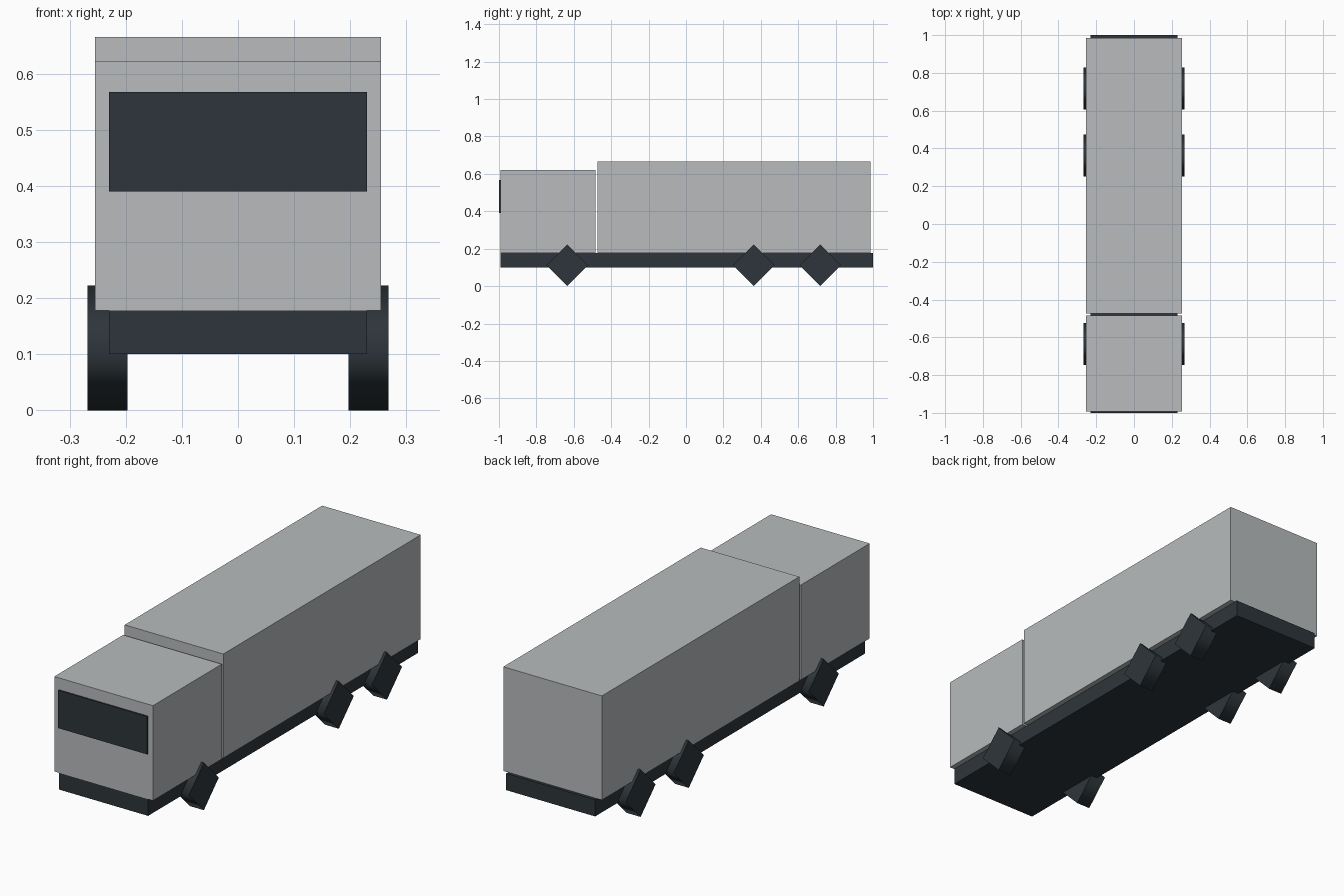
import bpy
import math

cube = bpy.data.objects.get("Cube")
if cube:
    bpy.data.objects.remove(cube, do_unlink=True)


def material(name, rgb):
    mat = bpy.data.materials.new(name)
    mat.use_nodes = True
    colour = (*rgb, 1)
    mat.diffuse_color = colour
    mat.node_tree.nodes["Principled BSDF"].inputs["Base Color"].default_value = colour
    return mat


light_grey = material("light grey", (0.48, 0.5, 0.51))
dark_slate = material("dark slate", (0.027, 0.036, 0.043))


def box(name, half_x, y, z, mat):
    """Box centred on x, spanning the given y and z ranges."""
    bpy.ops.mesh.primitive_cube_add(size=1, location=(0, sum(y) / 2, sum(z) / 2))
    obj = bpy.context.object
    obj.name = name
    obj.scale = (half_x * 2, y[1] - y[0], z[1] - z[0])
    bpy.ops.object.transform_apply(location=False, rotation=False)
    obj.data.materials.append(mat)


def wheel(name, x, y):
    """Four-sided wheel on its corner, soft tread and flat caps."""
    bpy.ops.mesh.primitive_cylinder_add(
        vertices=4, radius=RADIUS, depth=0.071,
        location=(x, y, RADIUS), rotation=(0, math.pi / 2, 0))
    obj = bpy.context.object
    obj.name = name
    obj.data.materials.append(dark_slate)
    bpy.ops.object.shade_smooth()
    for face in obj.data.polygons:
        face.use_smooth = abs(face.normal.z) < 0.5
    # Keep cap rims sharp
    for edge in obj.data.edges:
        a, b = (obj.data.vertices[i].co.z for i in edge.vertices)
        edge.use_edge_sharp = a * b > 0


RADIUS = 0.111

# Body
box("chassis", 0.23, (-0.993, 1.0), (0.10, 0.178), dark_slate)
box("cab", 0.255, (-0.993, -0.484), (0.178, 0.622), light_grey)
box("cargo_box", 0.255, (-0.473, 0.986), (0.178, 0.665), light_grey)
box("windscreen", 0.23, (-1.0, -0.992), (0.39, 0.567), dark_slate)

# Wheels
for axle, y in (("front", -0.635), ("middle", 0.362), ("rear", 0.718)):
    for side, sign in (("left", 1), ("right", -1)):
        wheel(f"{axle}_{side}_wheel", sign * 0.2325, y)
